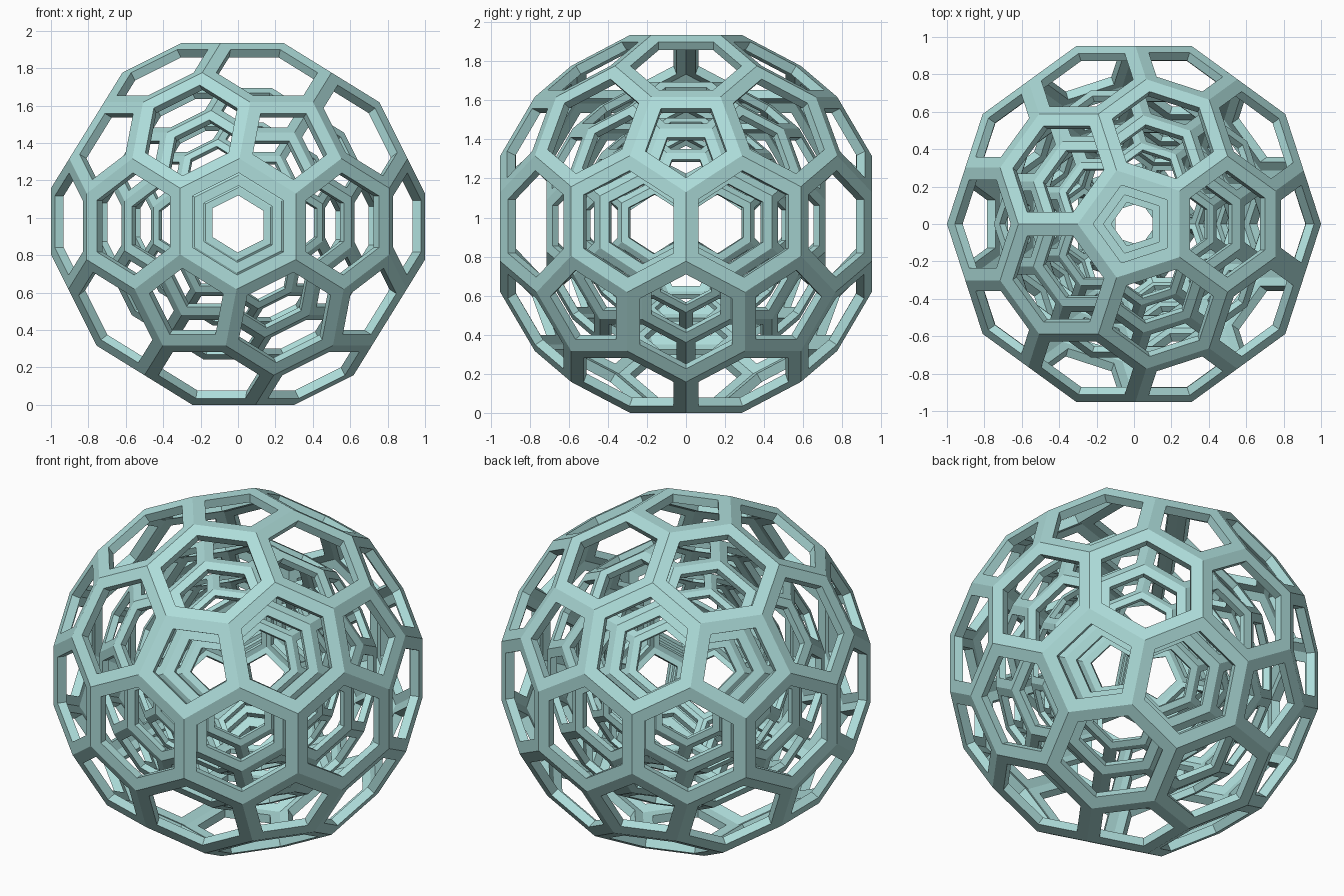
import bpy, bmesh
from math import sin, cos, pi, sqrt
from itertools import combinations
from mathutils import Vector

if "Cube" in bpy.data.objects:
    bpy.data.objects.remove(bpy.data.objects["Cube"])

EDGE = 0.3541           # edge length of the outer cage
P = 2.7319 * EDGE       # distance of the pentagon faces from the centre
R3 = 0.9106 * P + 0.3873 * EDGE   # distance of the corners between three hexagons
BAR = 0.067             # half the width of a bar
WALL = 0.05             # wall thickness

mat = bpy.data.materials.new("pale_teal")
mat.diffuse_color = (0.42, 0.72, 0.70, 1)
mat.use_nodes = True
mat.node_tree.nodes["Principled BSDF"].inputs["Base Color"].default_value = mat.diffuse_color

# Pentagon directions: the corners of an icosahedron standing on a corner
r, h = 2 / sqrt(5), 1 / sqrt(5)
axes = [Vector((0, 0, 1)), Vector((0, 0, -1))]
for k in range(5):
    a = 2 * pi * k / 5
    axes.append(Vector((r * cos(a), r * sin(a), h)))
    axes.append(Vector((r * cos(a + pi / 5), r * sin(a + pi / 5), -h)))

# Corners of a solid with 12 pentagons and 30 hexagons
points = []
for tri in combinations(axes, 3):
    if all((p - q).length < 1.1 for p, q in combinations(tri, 2)):
        f = (tri[0] + tri[1] + tri[2]).normalized()
        points.append(f * R3)
        for v in tri:
            side = (f - v * f.dot(v)).normalized()
            points.append(v * P + side * EDGE * 0.85065)


def cage(name, scale):
    """Open lattice: every face is inset, its middle removed, the rest thickened."""
    bm = bmesh.new()
    for p in points:
        bm.verts.new(p * scale)
    bmesh.ops.convex_hull(bm, input=bm.verts[:])
    bmesh.ops.dissolve_limit(bm, angle_limit=0.05, verts=bm.verts[:], edges=bm.edges[:])
    bmesh.ops.recalc_face_normals(bm, faces=bm.faces[:])
    panes = bm.faces[:]
    bmesh.ops.inset_individual(bm, faces=panes, thickness=BAR * scale, use_even_offset=True)
    bmesh.ops.delete(bm, geom=panes, context='FACES')
    me = bpy.data.meshes.new(name)
    bm.to_mesh(me)
    bm.free()
    me.materials.append(mat)
    ob = bpy.data.objects.new(name, me)
    ob.location.z = P
    bpy.context.collection.objects.link(ob)
    mod = ob.modifiers.new("wall", 'SOLIDIFY')
    mod.thickness = WALL * scale
    mod.offset = -1
    mod.use_even_offset = True
    return ob


# Three cages, one inside the other
cage("outer_cage", 1.0)
cage("middle_cage", 0.75)
cage("inner_cage", 0.56)
